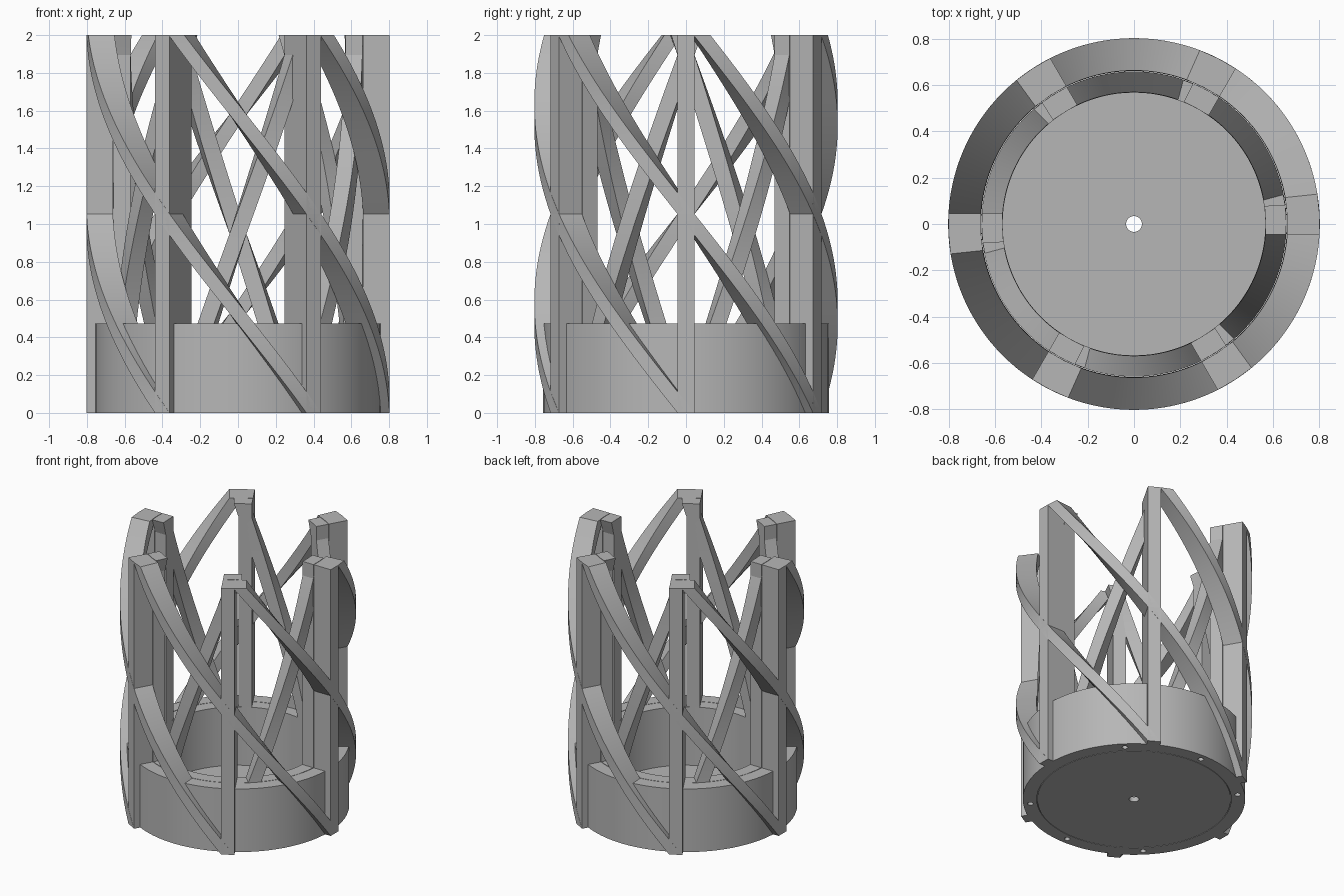
import bpy, bmesh, math
from mathutils import Matrix, Vector

if "Cube" in bpy.data.objects:
    bpy.data.objects.remove(bpy.data.objects["Cube"])

HALF = 0.045                 # half width of posts and strands
TOP = 2.0
OUT = (0.662, 0.802)         # radial span of the outer cage
INN = (0.568, 0.658)         # radial span of the inner cage
OUT_H, INN_H = 1.053, 1.895  # height over which a strand turns 60 degrees
CUP_H = 0.474

gray = bpy.data.materials.new("light_gray")
gray.diffuse_color = (0.47, 0.47, 0.47, 1)
gray.use_nodes = True
gray.node_tree.nodes["Principled BSDF"].inputs["Base Color"].default_value = gray.diffuse_color


def finish(bm, name, smooth=True):
    bmesh.ops.recalc_face_normals(bm, faces=bm.faces)
    mesh = bpy.data.meshes.new(name)
    bm.to_mesh(mesh)
    bm.free()
    mesh.materials.append(gray)
    ob = bpy.data.objects.new(name, mesh)
    bpy.context.collection.objects.link(ob)
    if smooth:
        bpy.ops.object.select_all(action='DESELECT')
        ob.select_set(True)
        bpy.context.view_layer.objects.active = ob
        bpy.ops.object.shade_smooth_by_angle(angle=math.radians(30))
    return ob


def twisted_bar(bm, span, z0, z1, a0, a1, steps):
    """Sweep a radial rectangle upward from angle a0 to a1 (degrees)."""
    corners = [(span[0], -HALF), (span[1], -HALF), (span[1], HALF), (span[0], HALF)]
    rings = []
    for i in range(steps + 1):
        t = i / steps
        rot = Matrix.Rotation(math.radians(a0 + (a1 - a0) * t), 3, 'Z')
        z = z0 + (z1 - z0) * t
        rings.append([bm.verts.new(rot @ Vector((x, y, z))) for x, y in corners])
    for lo, hi in zip(rings, rings[1:]):
        for k in range(4):
            n = (k + 1) % 4
            bm.faces.new((lo[k], lo[n], hi[n], hi[k]))
    bm.faces.new(rings[0][::-1])
    bm.faces.new(rings[-1])


def strands(name, span, height, turn):
    """Six strands per tier; tiers are stacked and cut off at the top."""
    bm = bmesh.new()
    z = 0.0
    while z < TOP - 0.01:
        z1 = min(z + height, TOP)
        part = (z1 - z) / height
        for i in range(6):
            a = i * 60
            twisted_bar(bm, span, z, z1, a, a + turn * part, max(4, int(40 * part)))
        z = z1
    return finish(bm, name)


def posts(name, span):
    bm = bmesh.new()
    for i in range(6):
        twisted_bar(bm, span, 0, TOP, i * 60, i * 60, 1)
    return finish(bm, name, smooth=False)


def lathe(name, profile, segs=96):
    """Revolve a closed (radius, z) profile."""
    bm = bmesh.new()
    rings = [[bm.verts.new((r * math.cos(2 * math.pi * s / segs),
                            r * math.sin(2 * math.pi * s / segs), z))
              for r, z in profile] for s in range(segs)]
    m = len(profile)
    for s in range(segs):
        a, b = rings[s], rings[(s + 1) % segs]
        for k in range(m):
            n = (k + 1) % m
            bm.faces.new((a[k], b[k], b[n], a[n]))
    return finish(bm, name)


# cage: posts and strands, the two layers winding in opposite directions
posts("outer_posts", OUT)
posts("inner_posts", INN)
strands("outer_strands", OUT, OUT_H, -60)
strands("inner_strands", INN, INN_H, 60)

# inner cup with a small centre hole in its floor
FLOOR = 0.035
lathe("inner_cup", [(0.034, 0), (INN[1], 0), (INN[1], CUP_H),
                    (INN[0], CUP_H), (INN[0], FLOOR), (0.034, FLOOR)])

# outer base ring
ring = lathe("outer_base_ring", [(OUT[0], 0), (0.757, 0), (0.757, CUP_H), (OUT[0], CUP_H)])

# eight blind holes under the base ring
bm = bmesh.new()
for i in range(8):
    a = math.radians(45 * i)
    bmesh.ops.create_cone(bm, cap_ends=True, segments=16, radius1=0.02, radius2=0.02, depth=0.2,
                          matrix=Matrix.Translation((0.708 * math.cos(a), 0.708 * math.sin(a), 0)))
cutter = finish(bm, "hole_cutter", smooth=False)
cutter.hide_render = True
cutter.hide_viewport = True
cut = ring.modifiers.new("holes", 'BOOLEAN')
cut.operation = 'DIFFERENCE'
cut.solver = 'EXACT'
cut.object = cutter
